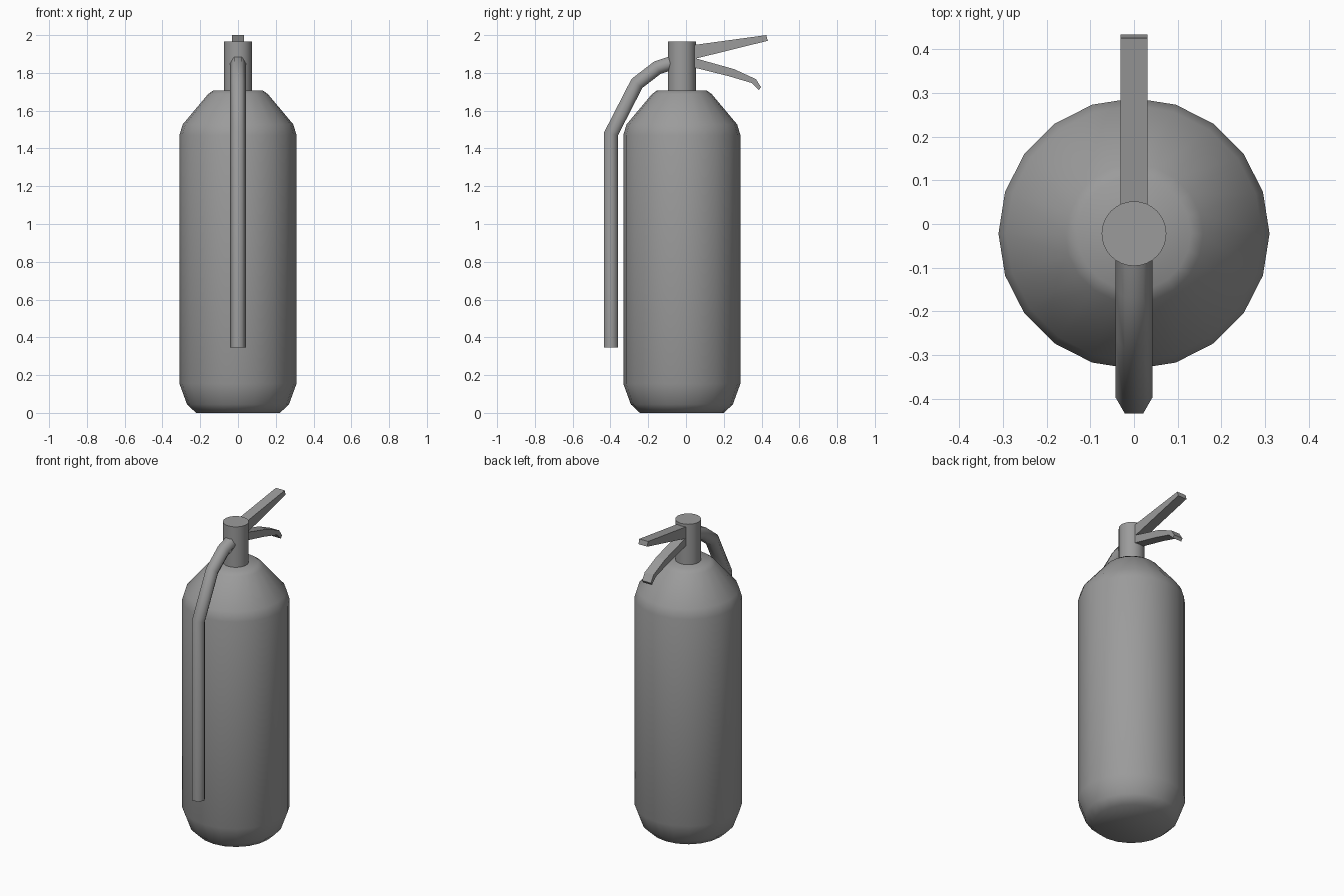
import bpy, bmesh, math
from mathutils import Vector

cube = bpy.data.objects.get("Cube")
if cube:
    bpy.data.objects.remove(cube, do_unlink=True)

AXIS_Y = -0.022  # the tank axis sits slightly forward

grey = bpy.data.materials.new("plain_grey")
grey.use_nodes = True
GREY = (0.33, 0.33, 0.33, 1)
grey.diffuse_color = GREY
grey.node_tree.nodes["Principled BSDF"].inputs["Base Color"].default_value = GREY


def finish(name, bm, smooth_angle=None):
    """Turn a bmesh into a shaded object."""
    bmesh.ops.recalc_face_normals(bm, faces=bm.faces)
    mesh = bpy.data.meshes.new(name)
    bm.to_mesh(mesh)
    bm.free()
    mesh.materials.append(grey)
    obj = bpy.data.objects.new(name, mesh)
    bpy.context.collection.objects.link(obj)
    if smooth_angle:
        bpy.ops.object.select_all(action='DESELECT')
        obj.select_set(True)
        bpy.context.view_layer.objects.active = obj
        bpy.ops.object.shade_smooth_by_angle(angle=math.radians(smooth_angle))
    return obj


def loft(name, rings, smooth_angle):
    """Skin a list of point rings and cap both ends."""
    bm = bmesh.new()
    loops = [[bm.verts.new(p) for p in ring] for ring in rings]
    n = len(loops[0])
    for a, b in zip(loops, loops[1:]):
        for i in range(n):
            j = (i + 1) % n
            bm.faces.new((a[i], a[j], b[j], b[i]))
    bm.faces.new(loops[0])
    bm.faces.new(loops[-1])
    return finish(name, bm, smooth_angle)


def turned(name, profile, sides, smooth_angle):
    """Lathe a (radius, height) profile about the tank axis."""
    turns = [math.tau * i / sides for i in range(sides)]
    rings = [[(r * math.cos(t), AXIS_Y + r * math.sin(t), z) for t in turns]
             for r, z in profile]
    return loft(name, rings, smooth_angle)


def tube(name, path, radius, sides):
    """Sweep a polygon along a (y, z) path with mitred corners."""
    pts = [Vector((0, y, z)) for y, z in path]
    side = Vector((1, 0, 0))
    rings = []
    for i, p in enumerate(pts):
        before = (p - pts[max(i - 1, 0)]).normalized()
        after = (pts[min(i + 1, len(pts) - 1)] - p).normalized()
        along = (before + after).normalized()
        out = side.cross(along)
        miter = 1 / max(along.dot(after), along.dot(before))
        rings.append([p + radius * (side * math.cos(t) + out * math.sin(t) * miter)
                      for t in (math.tau * k / sides for k in range(sides))])
    return loft(name, rings, 62)


def plate(name, outline, half_width):
    """Extrude a (y, z) side outline across x."""
    bm = bmesh.new()
    face = bm.faces.new([bm.verts.new((-half_width, y, z)) for y, z in outline])
    new = bmesh.ops.extrude_face_region(bm, geom=[face])["geom"]
    bmesh.ops.translate(bm, vec=(2 * half_width, 0, 0),
                        verts=[v for v in new if isinstance(v, bmesh.types.BMVert)])
    return finish(name, bm)


# Tank with rounded foot and sloping shoulder
turned("tank", [(0.222, 0), (0.27, 0.045), (0.31, 0.155), (0.31, 1.47),
                (0.293, 1.527), (0.158, 1.688), (0.13, 1.708)], 20, 62)

# Valve on top of the tank
turned("valve", [(0.074, 1.69), (0.074, 1.965)], 32, 40)

# Hose from the valve down the front
tube("hose", [(-0.397, 0.345), (-0.397, 1.477), (-0.26, 1.744),
              (-0.151, 1.828), (-0.04, 1.864)], 0.042, 6)

# Squeeze levers at the back
plate("upper_lever", [(0.0, 1.942), (0.425, 2.0), (0.433, 1.97), (0.0, 1.863)], 0.031)
plate("lower_lever", [(0.0, 1.892), (0.047, 1.878), (0.254, 1.82), (0.37, 1.767),
                      (0.397, 1.725), (0.386, 1.709), (0.349, 1.746),
                      (0.225, 1.783), (0.047, 1.827), (0.0, 1.838)], 0.031)
